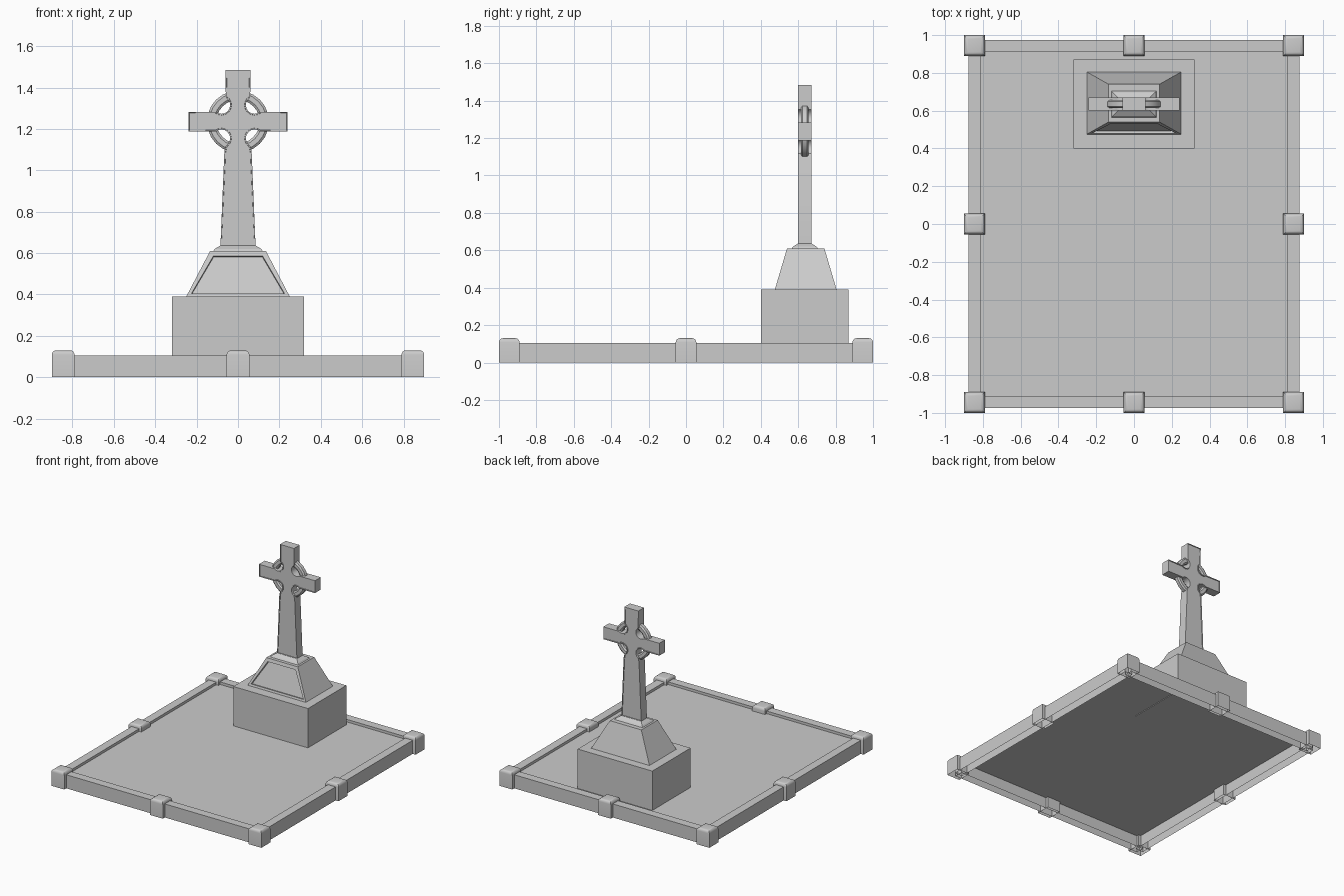
import bpy, bmesh, math
from mathutils import Vector

if "Cube" in bpy.data.objects:
    bpy.data.objects.remove(bpy.data.objects["Cube"])


def finish(bm, name, smooth=False):
    bmesh.ops.recalc_face_normals(bm, faces=bm.faces)
    me = bpy.data.meshes.new(name)
    bm.to_mesh(me)
    bm.free()
    ob = bpy.data.objects.new(name, me)
    bpy.context.collection.objects.link(ob)
    if smooth:
        bpy.ops.object.select_all(action='DESELECT')
        ob.select_set(True)
        bpy.context.view_layer.objects.active = ob
        bpy.ops.object.shade_smooth_by_angle(angle=math.radians(35))
    return ob


def frustum(cx, cy, z0, z1, base, top, open_bottom=False):
    """Four-sided block from half sizes at the base and the top."""
    bm = bmesh.new()
    rings = []
    for z, (hx, hy) in ((z0, base), (z1, top)):
        rings.append([bm.verts.new((cx + sx * hx, cy + sy * hy, z))
                      for sx, sy in ((-1, -1), (1, -1), (1, 1), (-1, 1))])
    a, b = rings
    for i in range(4):
        j = (i + 1) % 4
        bm.faces.new((a[i], a[j], b[j], b[i]))
    bm.faces.new(b)
    if not open_bottom:
        bm.faces.new(a[::-1])
    return bm


# Ground slab: a thin sheet inside the kerb
bm = bmesh.new()
bm.faces.new([bm.verts.new((x, y, 0.085)) for x, y in
              ((-0.83, -0.93), (0.83, -0.93), (0.83, 0.93), (-0.83, 0.93))])
slab = finish(bm, "grave_slab")

# Kerb rails, hollow underneath
for s in (-1, 1):
    size = (0.0325, 0.945)
    finish(frustum(s * 0.8425, 0, 0, 0.105, size, size, True), "side_kerb")
    size = (0.845, 0.0325)
    finish(frustum(0, s * 0.9425, 0, 0.105, size, size, True), "end_kerb")

# Kerb posts with rounded tops
for ix in (-1, 0, 1):
    for iy in (-1, 0, 1):
        if ix == 0 and iy == 0:
            continue
        bm = frustum(ix * 0.845, iy * 0.945, 0, 0.13, (0.055, 0.055), (0.055, 0.055), True)
        rim = [e for e in bm.edges if all(v.co.z > 0.12 for v in e.verts)]
        bmesh.ops.bevel(bm, geom=rim, offset=0.022, segments=4, profile=0.5, affect='EDGES')
        finish(bm, "kerb_post", True)

# Plinth block
finish(frustum(0, 0.635, 0.08, 0.39, (0.32, 0.235), (0.32, 0.235)), "plinth")

# Tapered pedestal with a recessed front panel
bm = frustum(0, 0.64, 0.39, 0.61, (0.25, 0.165), (0.135, 0.10))
bm.normal_update()
bmesh.ops.recalc_face_normals(bm, faces=bm.faces)
front = min(bm.faces, key=lambda f: f.calc_center_median().y)
bmesh.ops.inset_region(bm, faces=[front], thickness=0.03, depth=0)
n = front.normal.copy()
panel = bmesh.ops.inset_region(bm, faces=[front], thickness=0.002, depth=-0.014)
finish(bm, "pedestal")

# Cross foot moulding
finish(frustum(0, 0.635, 0.61, 0.62, (0.12, 0.07), (0.112, 0.062)), "foot_moulding_lower")
finish(frustum(0, 0.635, 0.62, 0.637, (0.112, 0.062), (0.085, 0.035)), "foot_moulding_upper")

# Cross outline: right half going down, then mirrored
CZ, CY = 1.235, 0.635
arc = [(0.08 + 0.042 * math.cos(math.radians(a)), 0.08 + 0.042 * math.sin(math.radians(a)))
       for a in [120 + i * 190 / 9 for i in range(10)]]
half = [(0.06, 0.25)] + arc + [(0.14, 0.048), (0.24, 0.048)]
half += [(0.24, -0.048), (0.14, -0.048)] + [(x, -z) for x, z in reversed(arc)]
half += [(0.066, -0.145), (0.085, -0.60)]
outline = half + [(-x, z) for x, z in reversed(half)]
bm = bmesh.new()
face = bm.faces.new([bm.verts.new((x, CY - 0.035, CZ + z)) for x, z in outline])
ext = bmesh.ops.extrude_face_region(bm, geom=[face])
bmesh.ops.translate(bm, vec=(0, 0.07, 0),
                    verts=[g for g in ext['geom'] if isinstance(g, bmesh.types.BMVert)])
bmesh.ops.recalc_face_normals(bm, faces=bm.faces)
# Narrow raised border on both broad faces
for f in [f for f in bm.faces if len(f.verts) > 10]:
    bmesh.ops.inset_region(bm, faces=[f], thickness=0.006, depth=0)
    bmesh.ops.inset_region(bm, faces=[f], thickness=0.001, depth=-0.004)
finish(bm, "cross", True)

# Wheel ring with chamfered cross-section
section = [(0.105, -0.013), (0.116, -0.021), (0.139, -0.021), (0.15, -0.013),
           (0.15, 0.013), (0.139, 0.021), (0.116, 0.021), (0.105, 0.013)]
bm = bmesh.new()
N = 24
loops = []
for i in range(N):
    a = 2 * math.pi * i / N
    loops.append([bm.verts.new((r * math.cos(a), CY + d, CZ + r * math.sin(a)))
                  for r, d in section])
for i in range(N):
    p, q = loops[i], loops[(i + 1) % N]
    for k in range(len(section)):
        m = (k + 1) % len(section)
        bm.faces.new((p[k], p[m], q[m], q[k]))
finish(bm, "cross_ring", True)
